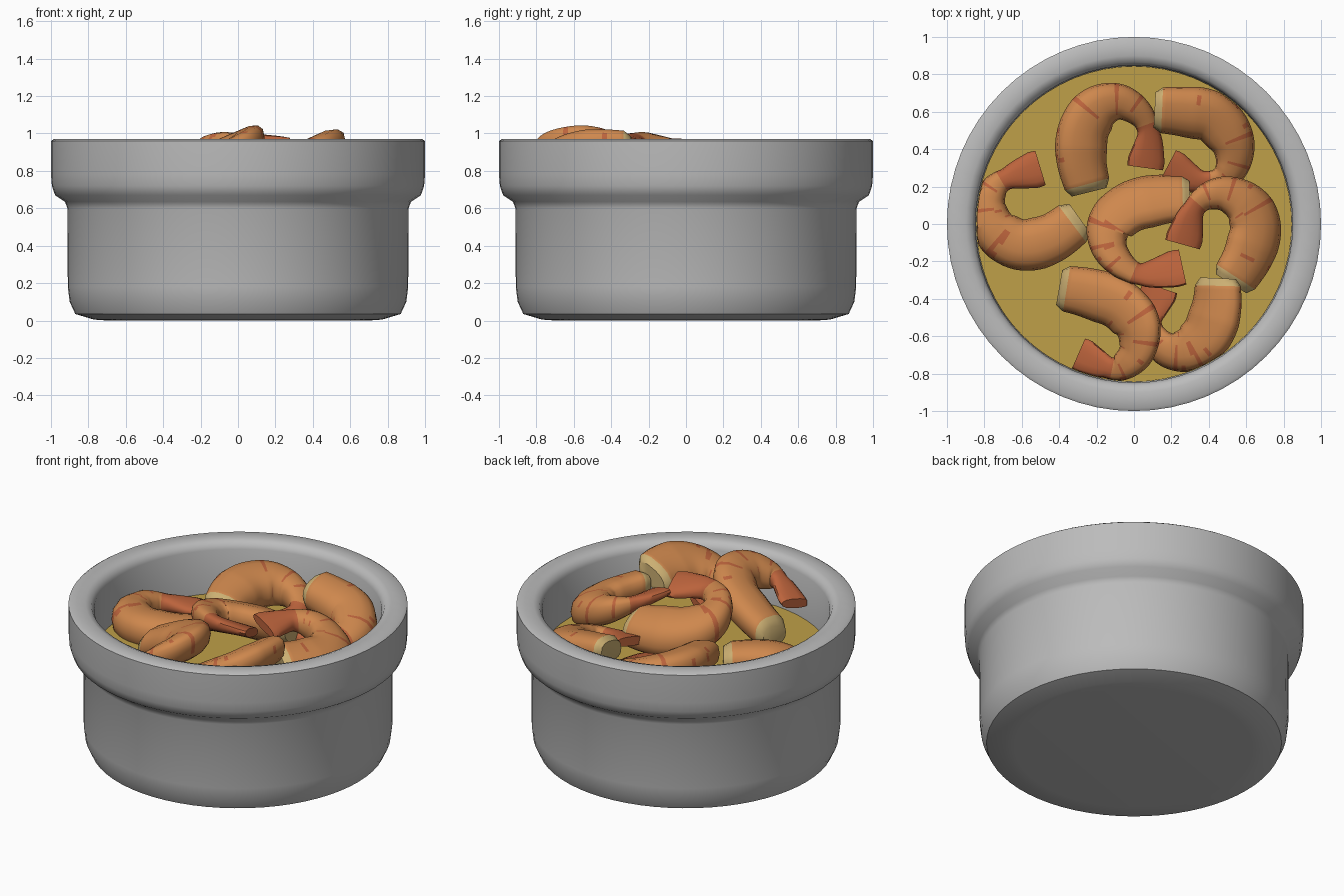
import bpy, bmesh, math, random
from mathutils import Vector

if "Cube" in bpy.data.objects:
    bpy.data.objects.remove(bpy.data.objects["Cube"])

random.seed(4)


def mat(name, col):
    m = bpy.data.materials.new(name)
    m.diffuse_color = (*col, 1)
    m.use_nodes = True
    m.node_tree.nodes["Principled BSDF"].inputs["Base Color"].default_value = m.diffuse_color
    return m


GREY = mat("grey ceramic", (0.50, 0.50, 0.50))
BROTH = mat("golden broth", (0.52, 0.35, 0.065))
ORANGE = mat("cooked orange", (0.62, 0.245, 0.075))
RED = mat("tail red", (0.50, 0.125, 0.045))
CREAM = mat("cream flesh", (0.60, 0.43, 0.17))


def finish(bm, name, mats, angle):
    bmesh.ops.recalc_face_normals(bm, faces=bm.faces)
    me = bpy.data.meshes.new(name)
    bm.to_mesh(me)
    bm.free()
    for m in mats:
        me.materials.append(m)
    ob = bpy.data.objects.new(name, me)
    bpy.context.collection.objects.link(ob)
    bpy.ops.object.select_all(action='DESELECT')
    ob.select_set(True)
    bpy.context.view_layer.objects.active = ob
    bpy.ops.object.shade_smooth_by_angle(angle=math.radians(angle))
    return ob


def lathe(name, profile, material, seg=64, angle=45):
    bm = bmesh.new()
    rings = []
    for r, z in profile:
        rings.append([bm.verts.new((r * math.cos(a), r * math.sin(a), z))
                      for a in (2 * math.pi * i / seg for i in range(seg))])
    for a, b in zip(rings, rings[1:]):
        for i in range(seg):
            j = (i + 1) % seg
            bm.faces.new((a[i], a[j], b[j], b[i]))
    bm.faces.new(rings[0])
    bm.faces.new(rings[-1])
    return finish(bm, name, [material], angle)


# Ramekin with a stepped rim, hollow inside
lathe("bowl", [(0.70, 0), (0.77, 0.005), (0.87, 0.035), (0.90, 0.10), (0.91, 0.18),
               (0.912, 0.60), (0.925, 0.635), (0.978, 0.67), (0.995, 0.72), (1.0, 0.78),
               (1.0, 0.96), (0.985, 0.97), (0.90, 0.97), (0.865, 0.957), (0.848, 0.92),
               (0.845, 0.60), (0.82, 0.15), (0.76, 0.10)], GREY)

# Broth surface
lathe("broth", [(0.844, 0.60), (0.844, 0.64)], BROTH)


def lerp_table(table, t):
    for (t0, a), (t1, b) in zip(table, table[1:]):
        if t <= t1:
            return a + (b - a) * (t - t0) / (t1 - t0)
    return table[-1][1]


def catmull(p, t):
    n = len(p) - 1
    i = min(int(t * n), n - 1)
    u = t * n - i
    p1, p2 = p[i], p[i + 1]
    p0 = p[i - 1] if i else p1 * 2 - p2
    p3 = p[i + 2] if i + 2 <= n else p2 * 2 - p1
    return 0.5 * (2 * p1 + (p2 - p0) * u + (2 * p0 - 5 * p1 + 4 * p2 - p3) * u * u
                  + (3 * p1 - p0 - 3 * p2 + p3) * u ** 3)


WIDTH = [(0, .19), (.035, .245), (.2, .28), (.38, .265), (.52, .21), (.65, .165),
         (.76, .125), (.83, .115), (.97, .20), (1, .19)]
HALF = [(0, .065), (.035, .095), (.2, .11), (.45, .105), (.65, .085), (.8, .055), (1, .03)]
ROWS, SIDES = 56, 14


def shrimp(name, path, centre, slope):
    """Curled tapering tube: path head to tail (hundredths), lying on a tilted plane."""
    pts = [Vector((x / 100, y / 100)) for x, y in path]
    curl = sum((b - a).cross(c - b) for a, b, c in zip(pts, pts[1:], pts[2:]))
    outer = -1 if curl > 0 else 1
    cx, cy, cz = centre
    bm = bmesh.new()
    rings = []
    for k in range(ROWS + 1):
        t = k / ROWS
        p = catmull(pts, t)
        d = (catmull(pts, min(t + .02, 1)) - catmull(pts, max(t - .02, 0))).normalized()
        n = Vector((-d.y, d.x)) * outer
        w, h = lerp_table(WIDTH, t) / 2, lerp_table(HALF, t)
        ring = []
        for i in range(SIDES):
            a = 2 * math.pi * i / SIDES
            c, s = math.cos(a), math.sin(a)
            q = p + n * w * math.copysign(abs(c) ** .8, c)
            z = h * math.copysign(abs(s) ** .8, s)
            if q.length > .84:
                q = q * (.84 / q.length)
            z += cz + slope[0] * (q.x - cx) + slope[1] * (q.y - cy)
            ring.append(bm.verts.new((q.x, q.y, z)))
        rings.append(ring)
    stripes = {random.randint(20, 24), random.randint(28, 32), random.randint(36, 39)}
    spots = {(random.randint(5, 40), random.randint(0, 6)) for _ in range(6)}
    for k in range(ROWS):
        t = k / ROWS
        for i in range(SIDES):
            j = (i + 1) % SIDES
            f = bm.faces.new((rings[k][i], rings[k][j], rings[k + 1][j], rings[k + 1][i]))
            if k < 2:
                f.material_index = 2          # cut cream end
            elif t > .78:
                f.material_index = 1          # tail fan
            elif (k in stripes and i in (0, 1, 2, 3, 13)) or (k, i) in spots:
                f.material_index = 1          # stripes and spots
    bm.faces.new(rings[0]).material_index = 2
    bm.faces.new(rings[-1]).material_index = 1
    return finish(bm, name, [ORANGE, RED, CREAM], 50)


shrimp("shrimp_back_left",
       [(-24, 17), (-28, 34), (-27, 50), (-19, 62), (-7, 65), (4, 58), (8, 47), (6, 30)],
       (-.1, .5, .77), (-.25, .1))
shrimp("shrimp_back_right",
       [(11, 61), (27, 60), (42, 57), (52, 45), (53, 33), (47, 24), (34, 23), (18, 31)],
       (.4, .5, .78), (-.2, .2))
shrimp("shrimp_left",
       [(-29, 3), (-45, -8), (-61, -11), (-74, -3), (-78, 10), (-74, 20), (-66, 25), (-50, 30)],
       (-.6, 0, .69), (0, 0))
shrimp("shrimp_centre",
       [(30, 14), (14, 13), (-2, 9), (-13, -1), (-13, -13), (-5, -23), (6, -27), (26, -23)],
       (.1, 0, .85), (0, -.35))
shrimp("shrimp_right",
       [(52, -32), (61, -17), (65, -2), (60, 10), (49, 16), (38, 14), (31, 6), (26, -11)],
       (.45, 0, .86), (-.35, 0))
shrimp("shrimp_front_left",
       [(-40, -34), (-24, -37), (-8, -43), (2, -55), (1, -69), (-8, -77), (-16, -76), (-30, -70)],
       (0, -.45, .91), (.45, 0))
shrimp("shrimp_front_right",
       [(45, -29), (44, -45), (39, -59), (29, -67), (18, -67), (11, -60), (9, -50), (14, -34)],
       (.45, -.5, .90), (.45, 0))
